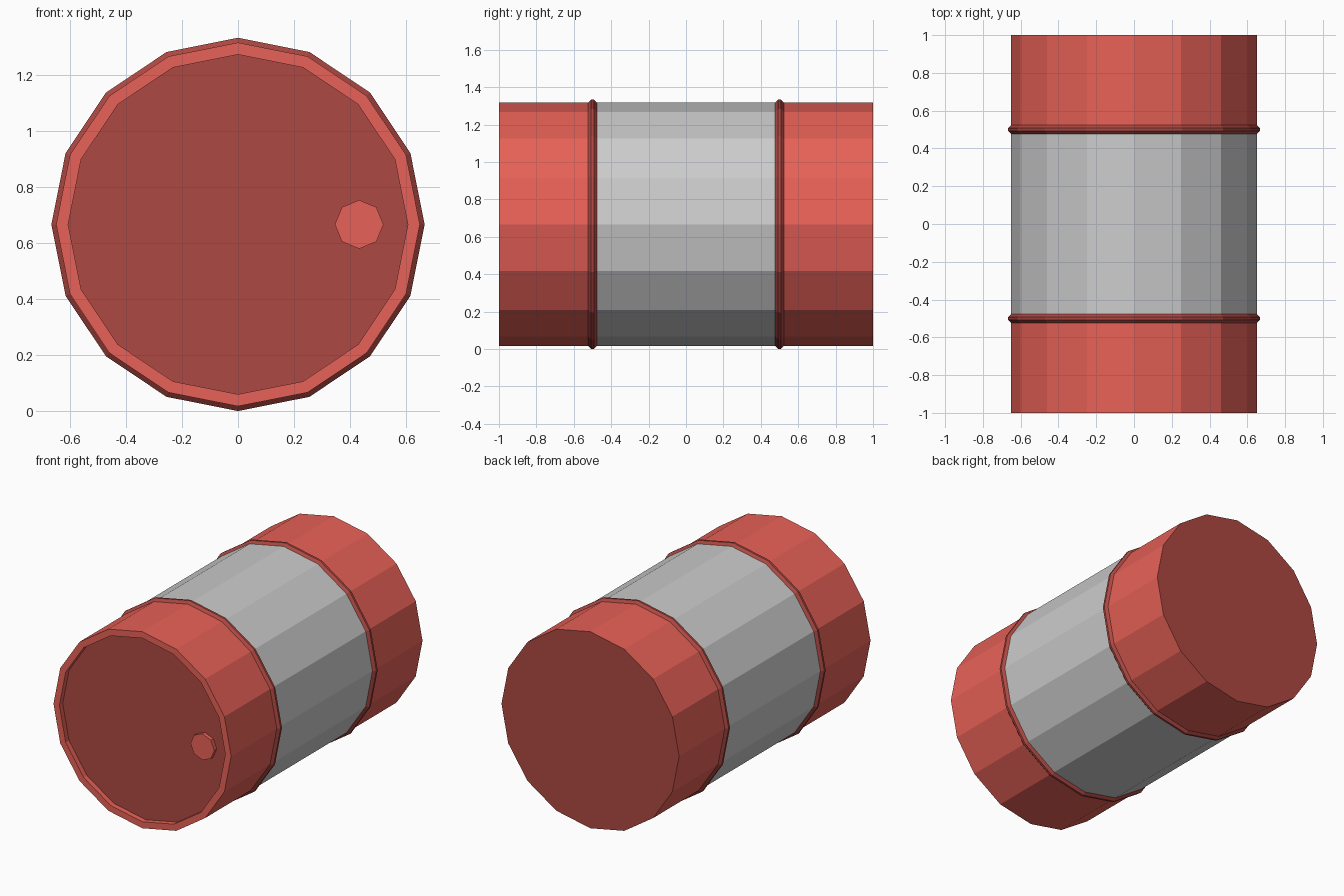
import bpy, math

if "Cube" in bpy.data.objects:
    bpy.data.objects.remove(bpy.data.objects["Cube"])

N = 16          # sides of the barrel
R = 0.65        # body radius
CZ = 0.667      # height of the axis


def material(name, rgb):
    m = bpy.data.materials.new(name)
    m.diffuse_color = (*rgb, 1)
    m.use_nodes = True
    m.node_tree.nodes["Principled BSDF"].inputs["Base Color"].default_value = m.diffuse_color
    return m


red = material("red_paint", (0.8, 0.12, 0.095))
dark = material("dark_red_paint", (0.42, 0.065, 0.055))


def lathe(name, profile, mat=None, n=N, x=0.0, closed=False, caps=()):
    """Spin (radius, y) points about the y axis; caps lists profile ends to fill."""
    verts = [(x + r * math.cos(2 * math.pi * i / n), y, CZ + r * math.sin(2 * math.pi * i / n))
             for r, y in profile for i in range(n)]
    rows = len(profile)
    faces = []
    for k in range(rows if closed else rows - 1):
        a, b = k * n, (k + 1) % rows * n
        for i in range(n):
            j = (i + 1) % n
            faces.append((a + i, a + j, b + j, b + i))
    if "first" in caps:
        faces.append(tuple(reversed(range(n))))
    if "last" in caps:
        faces.append(tuple(range((rows - 1) * n, rows * n)))
    me = bpy.data.meshes.new(name)
    me.from_pydata(verts, [], faces)
    # profiles run front to back, so every face is flipped to point outward
    me.flip_normals()
    ob = bpy.data.objects.new(name, me)
    bpy.context.collection.objects.link(ob)
    if mat:
        me.materials.append(mat)
    return ob


# Grey middle of the drum
lathe("middle_band", [(R, -0.5), (R, 0.5)])

# Red ends: the front one has a raised rim around the recessed lid
lathe("front_end", [(0.607, -0.965), (0.607, -1), (R, -1), (R, -0.5)], red)
lathe("back_end", [(R, 0.5), (R, 1)], red)

# Darker lids
lathe("front_lid", [(0.607, -0.965)], dark, caps=("last",)).data.flip_normals()
lathe("back_lid", [(R, 1)], dark, caps=("last",))

# Pointed ribs where the colours meet
for label, y in (("front", -0.5), ("back", 0.5)):
    lathe(label + "_rib", [(R, y - 0.023), (0.667, y - 0.007), (0.667, y + 0.007), (R, y + 0.023)], dark)

# Bung on the front lid
lathe("bung", [(0.087, -0.99), (0.087, -0.965)], red, n=8, x=0.433, caps=("first",))
